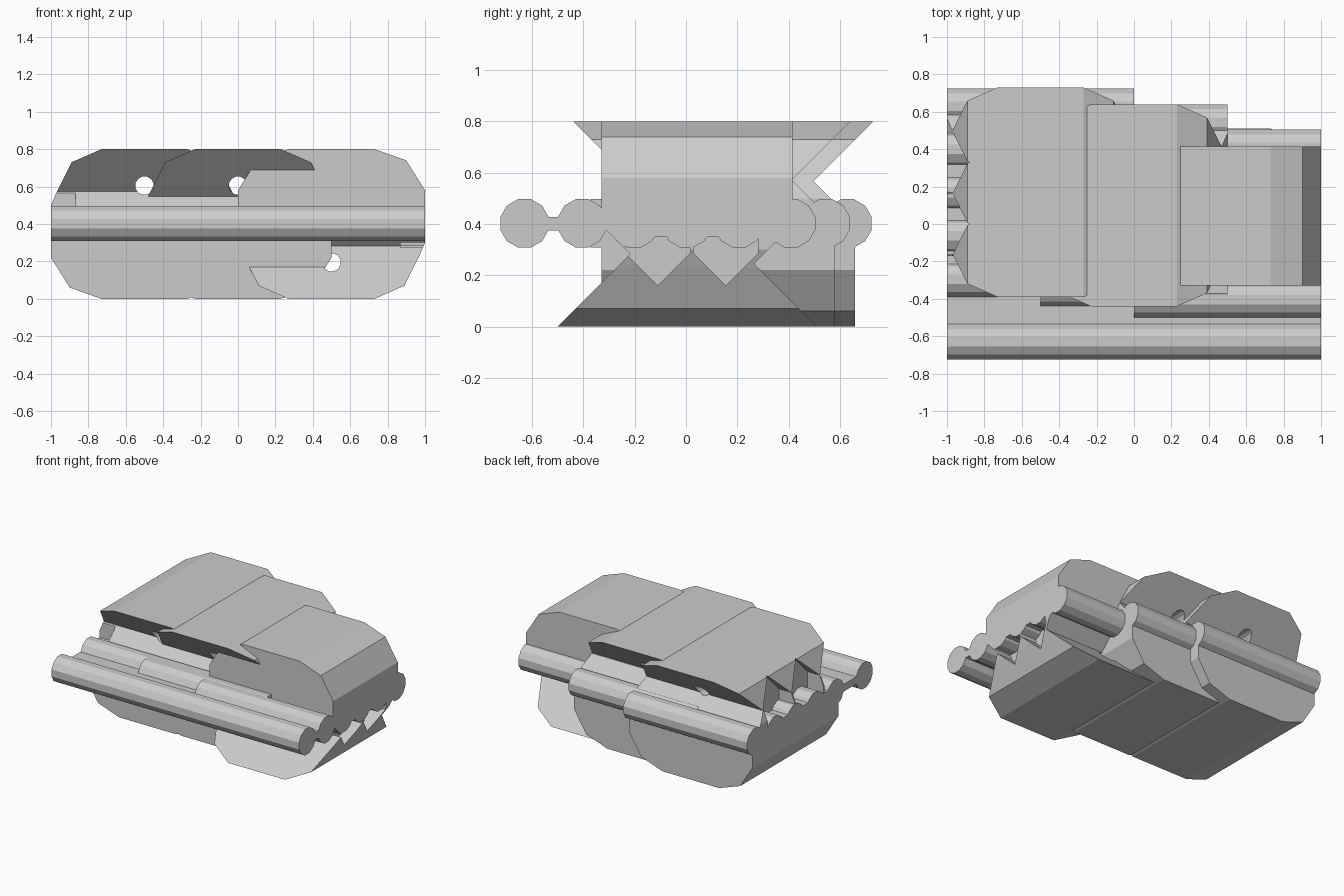
import bpy, bmesh, math
from mathutils import Vector

if "Cube" in bpy.data.objects:
    bpy.data.objects.remove(bpy.data.objects["Cube"])

grey = bpy.data.materials.new("plain grey")
grey.diffuse_color = (0.6, 0.6, 0.6, 1)
grey.use_nodes = True
grey.node_tree.nodes["Principled BSDF"].inputs["Base Color"].default_value = grey.diffuse_color
MID = 0.4025  # height of the rod row
ROD = 0.0975


def prism(name, pts, axis, a, b):
    """Extrude a profile: axis 'x' takes (y, z) points, axis 'y' takes (x, z) points."""
    def put(p, t):
        return Vector((t, p[0], p[1])) if axis == 'x' else Vector((p[0], t, p[1]))
    bm = bmesh.new()
    lo = [bm.verts.new(put(p, a)) for p in pts]
    hi = [bm.verts.new(put(p, b)) for p in pts]
    bm.faces.new(lo)
    bm.faces.new(hi)
    n = len(pts)
    for i in range(n):
        bm.faces.new((lo[i], lo[(i + 1) % n], hi[(i + 1) % n], hi[i]))
    bmesh.ops.recalc_face_normals(bm, faces=bm.faces)
    me = bpy.data.meshes.new(name)
    bm.to_mesh(me)
    bm.free()
    me.materials.append(grey)
    ob = bpy.data.objects.new(name, me)
    bpy.context.collection.objects.link(ob)
    return ob


def boolean(ob, cutter, op):
    mod = ob.modifiers.new(op.lower(), 'BOOLEAN')
    mod.operation = op
    mod.solver = 'EXACT'
    mod.object = cutter
    bpy.context.view_layer.update()
    dg = bpy.context.evaluated_depsgraph_get()
    me = bpy.data.meshes.new_from_object(ob.evaluated_get(dg))
    ob.modifiers.clear()
    ob.data = me
    bpy.data.objects.remove(cutter)


def circle(cx, cz, r, n):
    return [(cx + r * math.cos(2 * math.pi * (i + 0.5) / n),
             cz + r * math.sin(2 * math.pi * (i + 0.5) / n)) for i in range(n)]


def block(name, cx, top, base, flip, end, notches, apex, half):
    """Block with a dovetail flare on one half and straight walls on the other."""
    def f(pts):
        return [(p, 0.8 - z) for p, z in pts] if flip else pts
    tf, tb = top
    bf, bb = base
    k = 0.405
    zf = (tf - bf + 0.8 + k) / 2
    zb = (bb - tb + 0.8 + k) / 2
    section = [(bf, 0), (bb, 0), (bb, k), (tb - 0.8 + zb, zb), (tb, 0.8),
               (tf, 0.8), (tf + 0.8 - zf, zf), (bf, k)]
    body = prism(name, f(section), 'x', cx - 0.6, cx + 0.6)
    # rounded-off outline seen from the front
    side = [(0.23, 0), (0.4, 0.06), (0.5, 0.22), (0.5, 0.5), (0.47, 0.57),
            (0.39, 0.73), (0.23, 0.8)]
    outline = [(cx + x, z) for x, z in side] + [(cx - x, z) for x, z in reversed(side)]
    boolean(body, prism("outline", f(outline), 'y', -1, 1), 'INTERSECT')
    # through hole
    boolean(body, prism("bore", f(circle(cx, 0.605, 0.05, 12)), 'y', -1, 1), 'DIFFERENCE')
    # toothed end
    xe = cx + 0.5 * end
    for y in notches:
        v = [(y, apex), (y - half, apex - half), (y - half, 0.45),
             (y + half, 0.45), (y + half, apex - half)]
        a, b = sorted((xe - 0.13 * end, xe + 0.1 * end))
        boolean(body, prism("notch", f(v), 'x', a, b), 'DIFFERENCE')
    return body


def rod_row(name, x0, y0, y1):
    """Row of five parallel rods."""
    for i in range(5):
        y = y0 + (y1 - y0) * i / 4
        prism(f"{name}_{i + 1}", circle(y, MID, ROD, 12), 'x', x0, x0 + 1)


# three overlapping blocks, the right one upside down
block("left_block", -0.5, (-0.39, 0.73), (-0.33, 0.66), False, -1,
      (0.33, 0.0, -0.33), 0.735, 0.16)
block("middle_block", 0.0, (-0.44, 0.64), (-0.33, 0.58), False, -1, (), 0.7, 0.1)
block("right_block", 0.5, (-0.5, 0.51), (-0.33, 0.415), True, 1,
      (-0.11, 0.155), 0.64, 0.125)

# rod rows, stepped forward from left to right
rod_row("left_rod", -1.0, -0.295, 0.63)
rod_row("middle_rod", -0.5, -0.345, 0.545)
rod_row("right_rod", 0.0, -0.405, 0.41)

# long front rod and the web that joins it
prism("long_front_rod", circle(-0.63, MID, ROD, 12), 'x', -1, 1)
prism("front_web", [(-0.6, 0.375), (-0.25, 0.375), (-0.25, 0.428), (-0.6, 0.428)], 'x', -1, 1)
